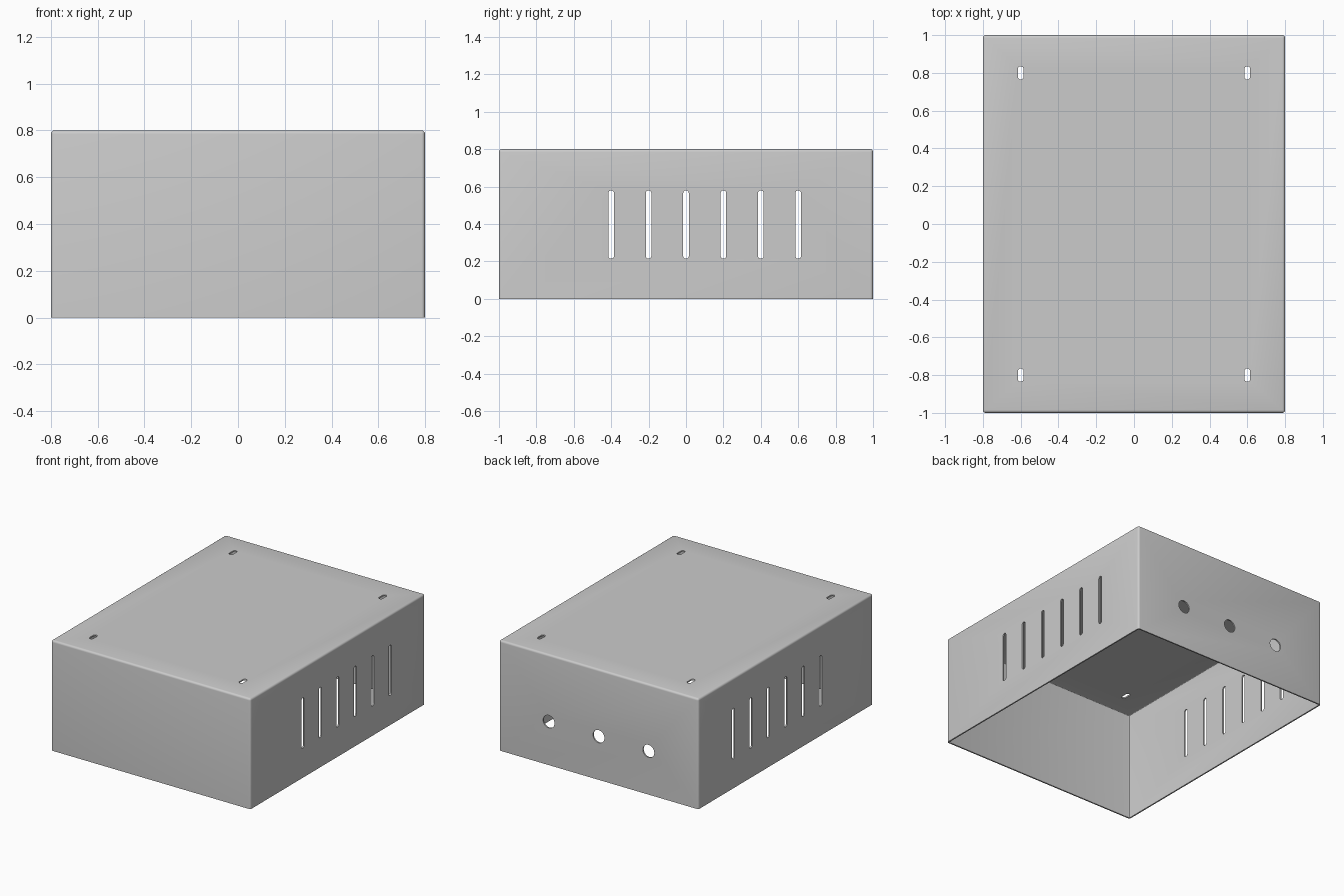
import bpy, bmesh
from math import pi, sin, cos
from mathutils import Vector

if "Cube" in bpy.data.objects:
    bpy.data.objects.remove(bpy.data.objects["Cube"])

W, D, H = 1.6, 2.0, 0.8
WALL, BEND = 0.01, 0.015

# Folded sheet shell, open at the bottom
bm = bmesh.new()
bmesh.ops.create_cube(bm, size=1)
for v in bm.verts:
    v.co = Vector((v.co.x * W, v.co.y * D, (v.co.z + 0.5) * H))
bottom = [f for f in bm.faces if f.normal.z < -0.9]
bmesh.ops.delete(bm, geom=bottom, context='FACES_ONLY')
bends = [e for e in bm.edges if len(e.link_faces) == 2]
bmesh.ops.bevel(bm, geom=bends, offset=BEND, segments=4, profile=0.5, affect='EDGES')
for v in bm.verts:
    if v.co.z < 0.005:
        v.co.z = 0
mesh = bpy.data.meshes.new("enclosure_cover")
bm.to_mesh(mesh)
bm.free()
cover = bpy.data.objects.new("enclosure_cover", mesh)
bpy.context.collection.objects.link(cover)
solid = cover.modifiers.new("wall", 'SOLIDIFY')
solid.thickness, solid.offset = WALL, -1
solid.use_even_offset = True

# Cutter helper: rounded slot (a circle when straight = 0) extruded along a vector
cut = bmesh.new()


def slot(start, depth, long_axis, radius, straight=0.0, n=12):
    start, depth, u = Vector(start), Vector(depth), Vector(long_axis)
    w = depth.normalized().cross(u)
    ring = []
    for end in (1, -1):
        count = n + 1 if straight else n
        for i in range(count):
            a = pi * i / n + (0 if end > 0 else pi)
            offset = u * (radius * sin(a) + end * straight / 2) + w * radius * cos(a)
            ring.append(cut.verts.new(start + offset))
    base = cut.faces.new(ring)
    ext = bmesh.ops.extrude_face_region(cut, geom=[base], use_keep_orig=True)
    top = [g for g in ext["geom"] if isinstance(g, bmesh.types.BMVert)]
    bmesh.ops.translate(cut, verts=top, vec=depth)


# Ventilation slots through both sides
for i in range(6):
    slot((-1, -0.4 + 0.2 * i, 0.397), (2, 0, 0), (0, 0, 1), 0.015, 0.335)
# Mounting slots in the top
for x in (-0.6, 0.6):
    for y in (-0.8, 0.8):
        slot((x, y, 0.7), (0, 0, 0.2), (0, 1, 0), 0.015, 0.04)
# Cable holes in the back
for x in (-0.4, 0, 0.4):
    slot((x, 0.9, 0.315), (0, 0.2, 0), (0, 0, 1), 0.046)

bmesh.ops.recalc_face_normals(cut, faces=cut.faces)
cut_mesh = bpy.data.meshes.new("hole_cutter")
cut.to_mesh(cut_mesh)
cut.free()
cutter = bpy.data.objects.new("hole_cutter", cut_mesh)
bpy.context.collection.objects.link(cutter)
cutter.hide_render = True

# Punch the holes
punch = cover.modifiers.new("holes", 'BOOLEAN')
punch.operation, punch.solver, punch.object = 'DIFFERENCE', 'EXACT', cutter
bpy.context.view_layer.objects.active = cover
cover.select_set(True)
for name in ("wall", "holes"):
    bpy.ops.object.modifier_apply(modifier=name)
bpy.data.objects.remove(cutter)
bpy.ops.object.shade_smooth_by_angle(angle=0.6)
